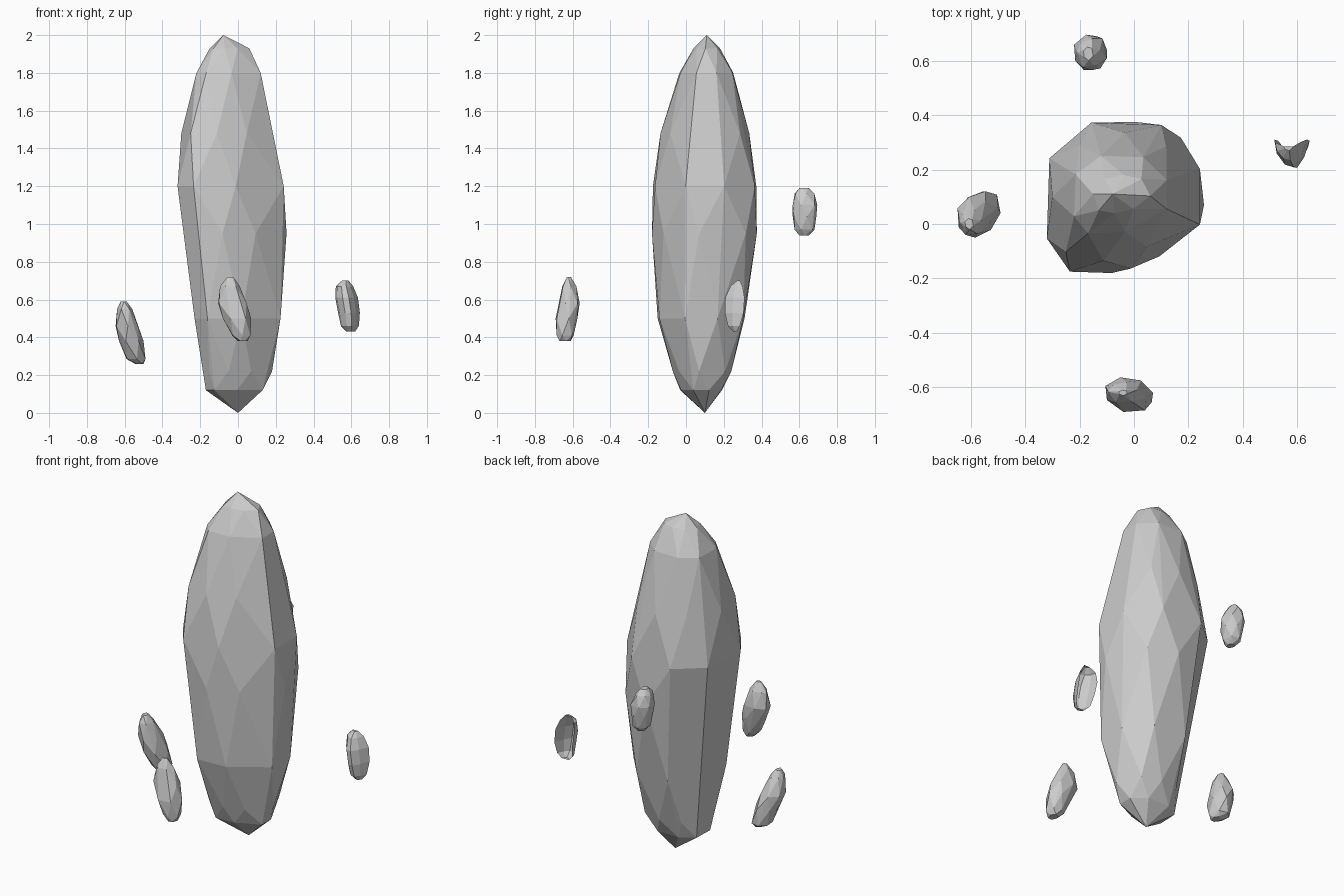
import bpy, bmesh

# Horizontal outlines, normalised to a -1..1 box
BIG = [(-1, 0), (-.86, -.54), (-.80, -.86), (-.59, -.97), (-.24, -1), (.12, -.93),
       (.40, -.78), (.93, -.36), (1, -.1), (.93, .36), (.69, .79), (.48, .93),
       (.07, 1), (-.34, .96), (-.60, .80), (-.83, .5)]
SMALL = [(-1, .1), (-.88, -.5), (-.45, -.9), (.1, -1), (.6, -.8), (.95, -.35),
         (1, .25), (.7, .75), (.3, 1), (-.25, .95), (-.7, .7), (-.95, .4)]


def finish(name, bm):
    bmesh.ops.recalc_face_normals(bm, faces=bm.faces)
    me = bpy.data.meshes.new(name)
    bm.to_mesh(me)
    bm.free()
    ob = bpy.data.objects.new(name, me)
    bpy.context.collection.objects.link(ob)
    return ob


def stone(name, outline, rings):
    """Faceted hull through rings (z, x0, x1, y0, y1), using alternate outline points."""
    bm = bmesh.new()
    for i, (z, x0, x1, y0, y1) in enumerate(rings):
        pts = outline[i % 2::2]
        lx, hx = min(p[0] for p in pts), max(p[0] for p in pts)
        ly, hy = min(p[1] for p in pts), max(p[1] for p in pts)
        if x1 - x0 < .005:
            pts = pts[:1]
        for px, py in pts:
            bm.verts.new((x0 + (x1 - x0) * (px - lx) / (hx - lx),
                          y0 + (y1 - y0) * (py - ly) / (hy - ly), z))
    res = bmesh.ops.convex_hull(bm, input=bm.verts)
    loose = [v for v in bm.verts if not v.link_faces]
    bmesh.ops.delete(bm, geom=loose, context='VERTS')
    # merge near-coplanar triangles into larger facets
    bmesh.ops.dissolve_limit(bm, angle_limit=.1, verts=bm.verts, edges=bm.edges)
    return finish(name, bm)


# Tall central stone
stone("tall_stone", BIG, [
    (0, 0, 0, .10, .10),
    (.12, -.17, .13, -.03, .19),
    (.22, -.19, .18, -.07, .24),
    (.50, -.23, .225, -.15, .31),
    (.95, -.29, .257, -.18, .375),
    (1.20, -.32, .242, -.175, .372),
    (1.48, -.30, .195, -.135, .335),
    (1.80, -.22, .12, -.035, .25),
    (1.93, -.15, .06, .04, .18),
    (2.0, -.078, -.078, .11, .11)])

# Floating pebbles
stone("left_pebble", SMALL, [
    (.26, -.545, -.50, .03, .09),
    (.285, -.59, -.49, .0, .12),
    (.38, -.63, -.50, -.03, .12),
    (.46, -.648, -.53, -.05, .10),
    (.55, -.64, -.56, -.04, .05),
    (.59, -.62, -.59, -.02, .02)])
stone("front_pebble", SMALL, [
    (.38, .0, .05, -.67, -.61),
    (.41, -.03, .065, -.685, -.595),
    (.50, -.08, .07, -.69, -.575),
    (.58, -.105, .045, -.675, -.563),
    (.67, -.095, .01, -.655, -.58),
    (.72, -.055, -.025, -.63, -.61)])
stone("back_pebble", SMALL, [
    (.94, -.17, -.13, .60, .65),
    (.97, -.195, -.11, .575, .68),
    (1.04, -.215, -.10, .565, .69),
    (1.10, -.22, -.10, .565, .695),
    (1.16, -.21, -.125, .575, .68),
    (1.19, -.185, -.15, .60, .65)])

# Hollow right chip: open shell facing the back
bm = bmesh.new()
ARC = [(-1, 1), (-.85, .5), (-.35, .1), (.2, 0), (.65, .4), (1, 1)]
rows = []
for z, x0, x1, y0, y1 in [(.43, .575, .62, .25, .27), (.46, .545, .64, .222, .285),
                          (.53, .53, .645, .206, .305), (.61, .515, .635, .208, .31),
                          (.67, .518, .61, .235, .30), (.70, .55, .585, .27, .285)]:
    rows.append([bm.verts.new(((x0 + x1) / 2 + px * (x1 - x0) / 2,
                               y0 + py * (y1 - y0), z)) for px, py in ARC])
for a, b in zip(rows, rows[1:]):
    for i in range(len(ARC) - 1):
        bm.faces.new((a[i], a[i + 1], b[i + 1], b[i]))
bm.faces.new(rows[0][::-1])
bm.faces.new(rows[-1])
finish("right_chip", bm)
